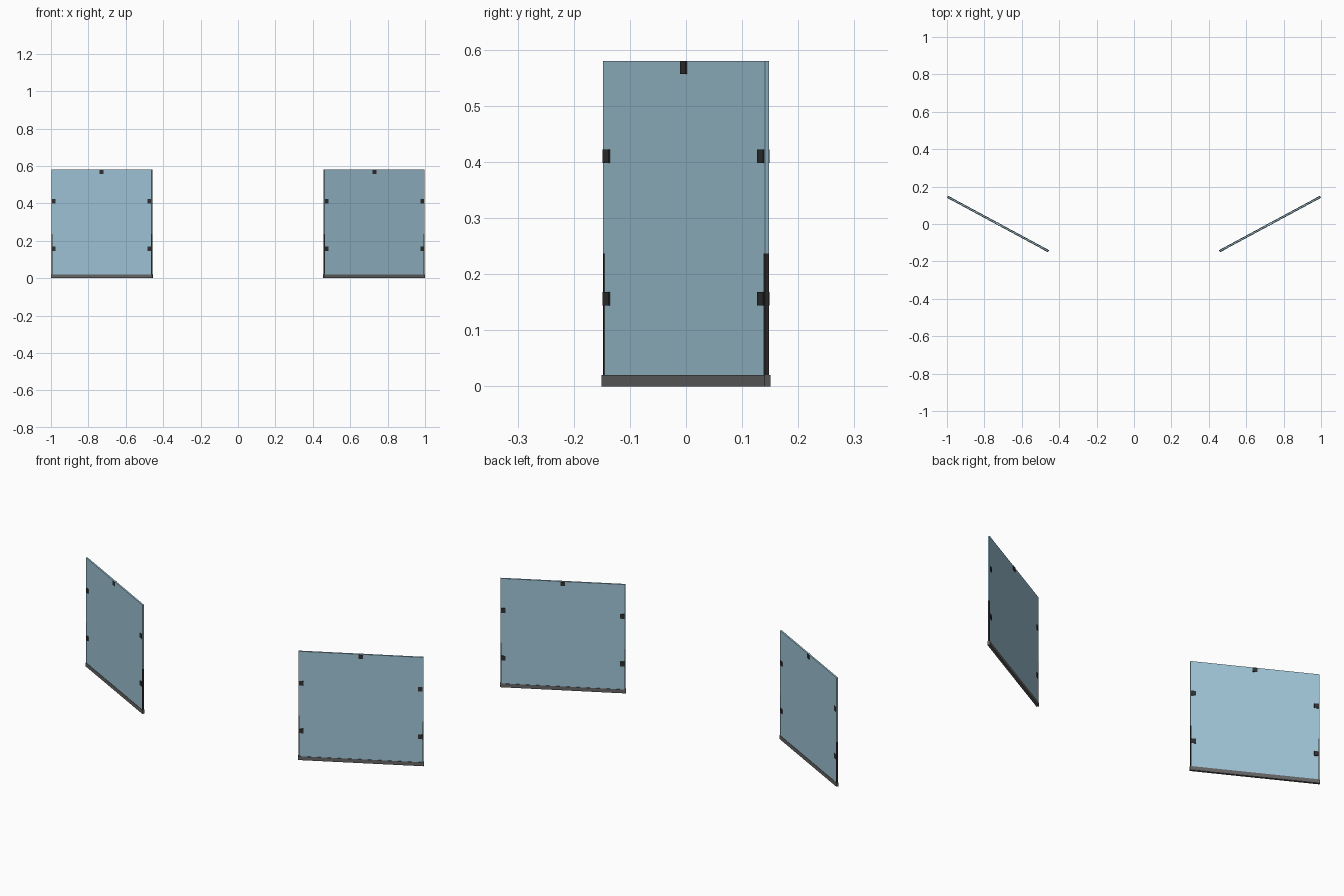
import bpy, math
from mathutils import Matrix

if "Cube" in bpy.data.objects:
    bpy.data.objects.remove(bpy.data.objects["Cube"])

ANGLE = math.radians(28.3)   # yaw of each panel
CX = 0.727                   # panel centre distance from the middle
L, T, H = 0.608, 0.008, 0.58  # glass length, thickness, top height


def material(name, rgb):
    m = bpy.data.materials.new(name)
    m.diffuse_color = (*rgb, 1)
    m.use_nodes = True
    m.node_tree.nodes["Principled BSDF"].inputs["Base Color"].default_value = m.diffuse_color
    return m


GLASS = material("pale blue glass", (0.35, 0.56, 0.68))
RAIL = material("grey rail", (0.13, 0.13, 0.13))
DARK = material("dark fitting", (0.03, 0.03, 0.03))


def box(name, side, u, z, size, mat):
    """Box at distance u along the panel; side is +1 right, -1 left."""
    x, y, h = (s / 2 for s in size)
    verts = [(i * x, j * y, k * h) for i in (-1, 1) for j in (-1, 1) for k in (-1, 1)]
    faces = [(0, 1, 3, 2), (4, 6, 7, 5), (0, 4, 5, 1), (2, 3, 7, 6), (0, 2, 6, 4), (1, 5, 7, 3)]
    me = bpy.data.meshes.new(name)
    me.from_pydata(verts, [], faces)
    me.materials.append(mat)
    ob = bpy.data.objects.new(name, me)
    bpy.context.collection.objects.link(ob)
    ob.matrix_world = (Matrix.Translation((side * CX, 0, 0))
                       @ Matrix.Rotation(side * ANGLE, 4, 'Z')
                       @ Matrix.Translation((side * u, 0, z)))


for side, label in ((1, "right"), (-1, "left")):
    # pane and floor rail
    box(label + "_glass_pane", side, 0, (H + 0.01) / 2, (L, T, H - 0.01), GLASS)
    box(label + "_bottom_rail", side, 0, 0.01, (0.6135, 0.012, 0.02), RAIL)
    # clips on the side edges, and thin edge strips low down
    for end in (-1, 1):
        for z in (0.156, 0.41):
            box(label + "_side_clip", side, end * (L / 2 - 0.014), z, (0.022, 0.013, 0.024), DARK)
        box(label + "_edge_strip", side, end * (L / 2 - 0.002), 0.1285, (0.005, 0.0088, 0.217), DARK)
    # clip at the top edge
    box(label + "_top_clip", side, 0, 0.568, (0.022, 0.013, 0.022), DARK)
